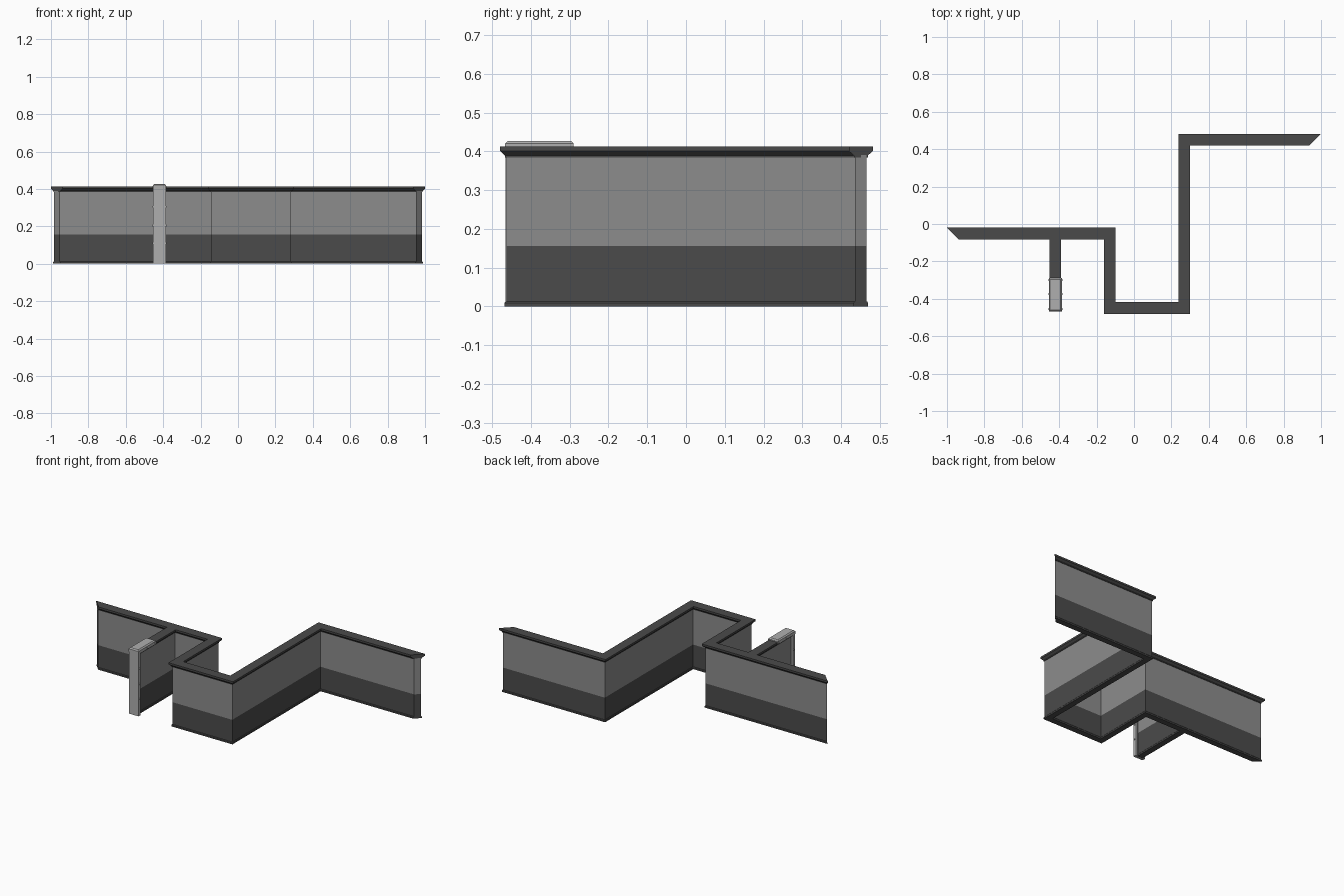
import bpy, bmesh, math
from mathutils import Vector, Matrix

if "Cube" in bpy.data.objects:
    bpy.data.objects.remove(bpy.data.objects["Cube"])


def material(name, v):
    m = bpy.data.materials.new(name)
    m.diffuse_color = (v, v, v, 1)
    m.use_nodes = True
    m.node_tree.nodes["Principled BSDF"].inputs["Base Color"].default_value = m.diffuse_color
    return m


TRIM = material("dark trim", 0.068)
LOWER = material("dark lower panel", 0.07)
UPPER = material("mid grey upper panel", 0.265)
METAL = material("light grey end cap", 0.43)


def finish(bm, name, mats):
    bmesh.ops.recalc_face_normals(bm, faces=bm.faces[:])
    me = bpy.data.meshes.new(name)
    bm.to_mesh(me)
    bm.free()
    for m in mats:
        me.materials.append(m)
    ob = bpy.data.objects.new(name, me)
    bpy.context.collection.objects.link(ob)
    return ob


def sweep(name, half, path, before, after, mats, split=None):
    """Sweep a symmetric profile of (half width, z) along a mitred path.
    before / after are ghost points that set the mitre at the ends."""
    prof = [(w, z) for w, z in half] + [(-w, z) for w, z in reversed(half)]
    pts = [Vector(p) for p in [before] + path + [after]]
    bm = bmesh.new()
    rings = []
    for a, b, c in zip(pts, pts[1:], pts[2:]):
        d1, d2 = (b - a).normalized(), (c - b).normalized()
        n1, n2 = Vector((-d1.y, d1.x)), Vector((-d2.y, d2.x))
        m = (n1 + n2) / (1 + n1.dot(n2))
        rings.append([bm.verts.new((b.x + m.x * w, b.y + m.y * w, z)) for w, z in prof])
    n = len(prof)
    for r, s in zip(rings, rings[1:]):
        for i in range(n):
            j = (i + 1) % n
            bm.faces.new((r[i], r[j], s[j], s[i]))
    bm.faces.new(rings[0])
    bm.faces.new(rings[-1])
    if split:
        # cut the panel at the colour line
        bmesh.ops.bisect_plane(bm, geom=bm.verts[:] + bm.edges[:] + bm.faces[:],
                               plane_co=(0, 0, split), plane_no=(0, 0, 1))
        for f in bm.faces:
            f.material_index = int(f.calc_center_median().z > split)
    return finish(bm, name, mats)


# Zigzag wall and its short side partition
main = [(-0.969, -0.051), (-0.13, -0.051), (-0.13, -0.449), (0.269, -0.449),
        (0.269, 0.451), (0.969, 0.451)]
side = [(-0.42, -0.062), (-0.42, -0.448)]
runs = [("wall", main, (-0.969, -1.051), (0.969, -0.549)),
        ("partition", side, (-0.42, 1), (-0.42, -1))]
panel = [(0.0145, 0.004), (0.0145, 0.39)]
rail = [(0.018, 0.384), (0.018, 0.389), (0.031, 0.401), (0.031, 0.413)]
base = [(0.019, 0.0), (0.019, 0.009), (0.016, 0.013)]
for name, path, a, b in runs:
    sweep(name + "_panel", panel, path, a, b, [LOWER, UPPER], 0.156)
    sweep(name + "_top_rail", rail, path, a, b, [TRIM])
    sweep(name + "_base_rail", base, path, a, b, [TRIM])


def box(name, lo, hi, bevel=0.0):
    bm = bmesh.new()
    bmesh.ops.create_cube(bm, size=1)
    for v in bm.verts:
        v.co = [l + (c + 0.5) * (h - l) for l, h, c in zip(lo, hi, v.co)]
    if bevel:
        top = [e for e in bm.edges if all(v.co.z > hi[2] - 1e-5 for v in e.verts)]
        bmesh.ops.bevel(bm, geom=top, offset=bevel, segments=1, affect='EDGES', profile=0.5)
    return finish(bm, name, [METAL])


# Light end cap: channel around the partition end, plus an arm over the rail
X = -0.42
box("end_cap_front", (X - 0.034, -0.465, 0), (X + 0.034, -0.452, 0.41))
for s, label in ((-1, "left"), (1, "right")):
    xs = sorted((X + s * 0.034, X + s * 0.022))
    box("end_cap_flange_" + label, (xs[0], -0.453, 0), (xs[1], -0.443, 0.41))
box("end_cap_arm", (X - 0.035, -0.467, 0.4005), (X + 0.035, -0.29, 0.427), 0.007)

# Small screws on both sides of the end cap
bm = bmesh.new()
for y, z in ((-0.454, 0.11), (-0.454, 0.205), (-0.454, 0.305), (-0.30, 0.41), (-0.375, 0.41)):
    for s in (-1, 1):
        bmesh.ops.create_cone(bm, cap_ends=True, segments=8, radius1=0.005, radius2=0.005,
                              depth=0.006, matrix=Matrix.Translation((X + s * 0.0345, y, z))
                              @ Matrix.Rotation(math.pi / 2, 4, 'Y'))
finish(bm, "end_cap_screws", [METAL])
